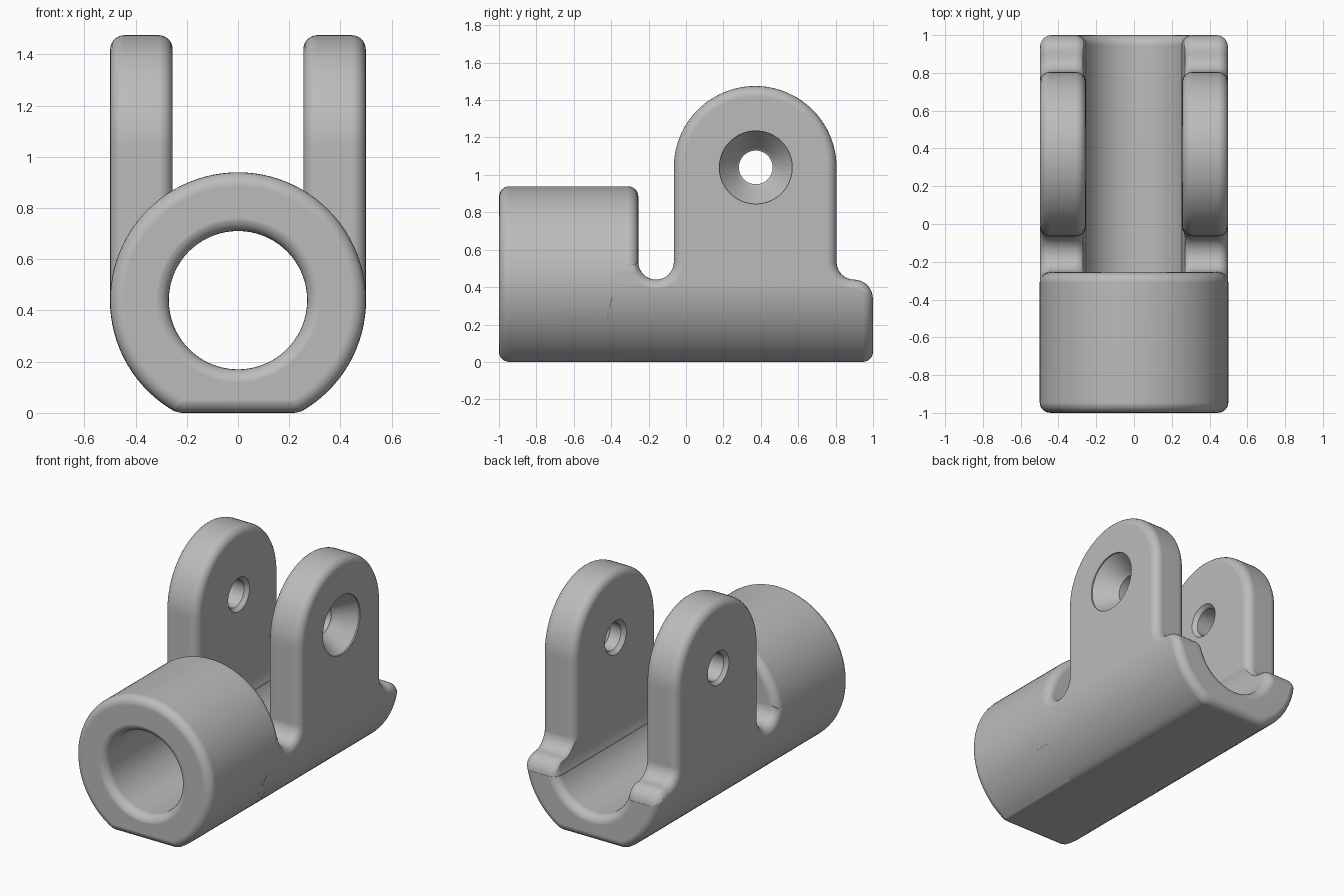
import bpy, bmesh
from math import sin, cos, pi, radians, asin

old = bpy.data.objects.get("Cube")
if old:
    bpy.data.objects.remove(old, do_unlink=True)

AXIS_Z, RADIUS, BORE = 0.44, 0.5, 0.27   # barrel axis height, outer and bore radius
EDGE = 0.055                             # rounding of all outer edges
SEGS, STEPS = 96, 6

metal = bpy.data.materials.new("plain_grey")
metal.use_nodes = True
metal.diffuse_color = (0.5, 0.5, 0.5, 1)
metal.node_tree.nodes["Principled BSDF"].inputs["Base Color"].default_value = (0.5, 0.5, 0.5, 1)


def loft(name, rings):
    """Closed solid through rings that have equal point counts."""
    bm = bmesh.new()
    loops = [[bm.verts.new(p) for p in ring] for ring in rings]
    n = len(loops[0])
    for a, b in zip(loops, loops[1:]):
        for i in range(n):
            j = (i + 1) % n
            bm.faces.new((a[i], a[j], b[j], b[i]))
    bm.faces.new(loops[0])
    bm.faces.new(loops[-1])
    bmesh.ops.recalc_face_normals(bm, faces=bm.faces)
    mesh = bpy.data.meshes.new(name)
    bm.to_mesh(mesh)
    bm.free()
    mesh.materials.append(metal)
    obj = bpy.data.objects.new(name, mesh)
    bpy.context.collection.objects.link(obj)
    return obj


def rounded_span(start, end, r=EDGE):
    """(position, inset) pairs along an extrusion with rounded ends."""
    turns = [pi / 2 * i / STEPS for i in range(STEPS + 1)]
    first = [(start + r * (1 - cos(t)), r * (1 - sin(t))) for t in turns]
    last = [(end - r * (1 - cos(t)), r * (1 - sin(t))) for t in reversed(turns)]
    return first + last


def arc(cy, cz, r, a0, a1, n):
    return [(cy + r * cos(a0 + (a1 - a0) * i / n), cz + r * sin(a0 + (a1 - a0) * i / n))
            for i in range(n + 1)]


def circle_y(y, r):
    return [(x, y, z) for x, z in arc(0, AXIS_Z, r, pi, 3 * pi, SEGS)[:-1]]


def circle_x(x, r):
    return [(x, y, z) for y, z in arc(0.373, 1.04, r, 0, 2 * pi, 64)[:-1]]


def envelope_ring(y, d):
    """U section: round below with a flat foot, straight sides above."""
    low = [(x, y, max(z, d)) for x, z in arc(0, AXIS_Z, RADIUS - d, pi, 2 * pi, SEGS // 2)]
    return low + [(RADIUS - d, y, 1.6), (d - RADIUS, y, 1.6)]


def cheek_outline(d):
    """Side outline of a lug with its slot, ledge and rear corner, inset by d."""
    r = 0.095
    pts = [(-0.42 + d, 0.2 + d), (-0.42 + d, 0.535 - d)]
    pts += arc(-0.16, 0.535, r + d, pi + asin(d / (r + d)), 2 * pi, 16)
    pts += arc(0.37, 1.04, 0.435 - d, pi, 0, 48)
    pts += arc(0.9, 0.535, r + d, pi, 1.5 * pi, 10)
    pts += arc(0.899, 0.34, 0.1 - d, pi / 2, 0, 10)
    return pts + [(0.999 - d, 0.2 + d)]


def cheek(name, side):
    return loft(name, [[(side * x, y, z) for y, z in cheek_outline(d)]
                       for x, d in rounded_span(0.255, 0.4988)])


def combine(body, other, operation):
    mod = body.modifiers.new(operation.lower(), 'BOOLEAN')
    mod.operation, mod.object, mod.solver = operation, other, 'EXACT'
    bpy.ops.object.modifier_apply(modifier=mod.name)
    bpy.data.objects.remove(other, do_unlink=True)


# trough block, trimmed to its round section further below
w = 0.4975
body = loft("clevis_body", [[(-w, y, -0.1), (w, y, -0.1), (w, y, 0.345), (-w, y, 0.345)]
                            for y in (-0.32, 1.1)])
bpy.ops.object.select_all(action='DESELECT')
body.select_set(True)
bpy.context.view_layer.objects.active = body

# front barrel and the two lugs
barrel = loft("front_barrel", [circle_y(y, RADIUS - 0.0007 - d)
                               for y, d in rounded_span(-0.9993, -0.255)])
combine(body, barrel, 'UNION')
combine(body, cheek("left_lug", 1), 'UNION')
combine(body, cheek("right_lug", -1), 'UNION')

# trim to the round underside, flat foot and rounded ends
envelope = loft("envelope", [envelope_ring(y, d) for y, d in rounded_span(-1, 1)])
combine(body, envelope, 'INTERSECT')

# long bore with flared mouths
flare = [(y, BORE + d) for y, d in rounded_span(-1, 1)]
flare = [(-1 + EDGE * (1 - sin(t)), BORE + EDGE * (1 - cos(t)))
         for t in [pi / 2 * (1 - i / STEPS) for i in range(STEPS + 1)]]
mouth = [(-1.1, BORE + EDGE)] + flare
bore = mouth + [(-y, r) for y, r in reversed(mouth)]
combine(body, loft("bore_cutter", [circle_y(y, r) for y, r in bore]), 'DIFFERENCE')

# pin hole: countersunk on the left lug, small chamfers elsewhere
pin = [(0.6, 0.195), (0.49, 0.195), (0.475, 0.183), (0.37, 0.105), (0.36, 0.09),
       (0.28, 0.09), (0.255, 0.112), (-0.255, 0.112), (-0.28, 0.09),
       (-0.475, 0.09), (-0.5, 0.112), (-0.6, 0.112)]
combine(body, loft("pin_cutter", [circle_x(x, r) for x, r in pin]), 'DIFFERENCE')

# smooth shading that keeps flat faces clean
bpy.ops.object.shade_smooth_by_angle(angle=radians(30))
weighted = body.modifiers.new("weighted_normals", 'WEIGHTED_NORMAL')
weighted.keep_sharp = True
